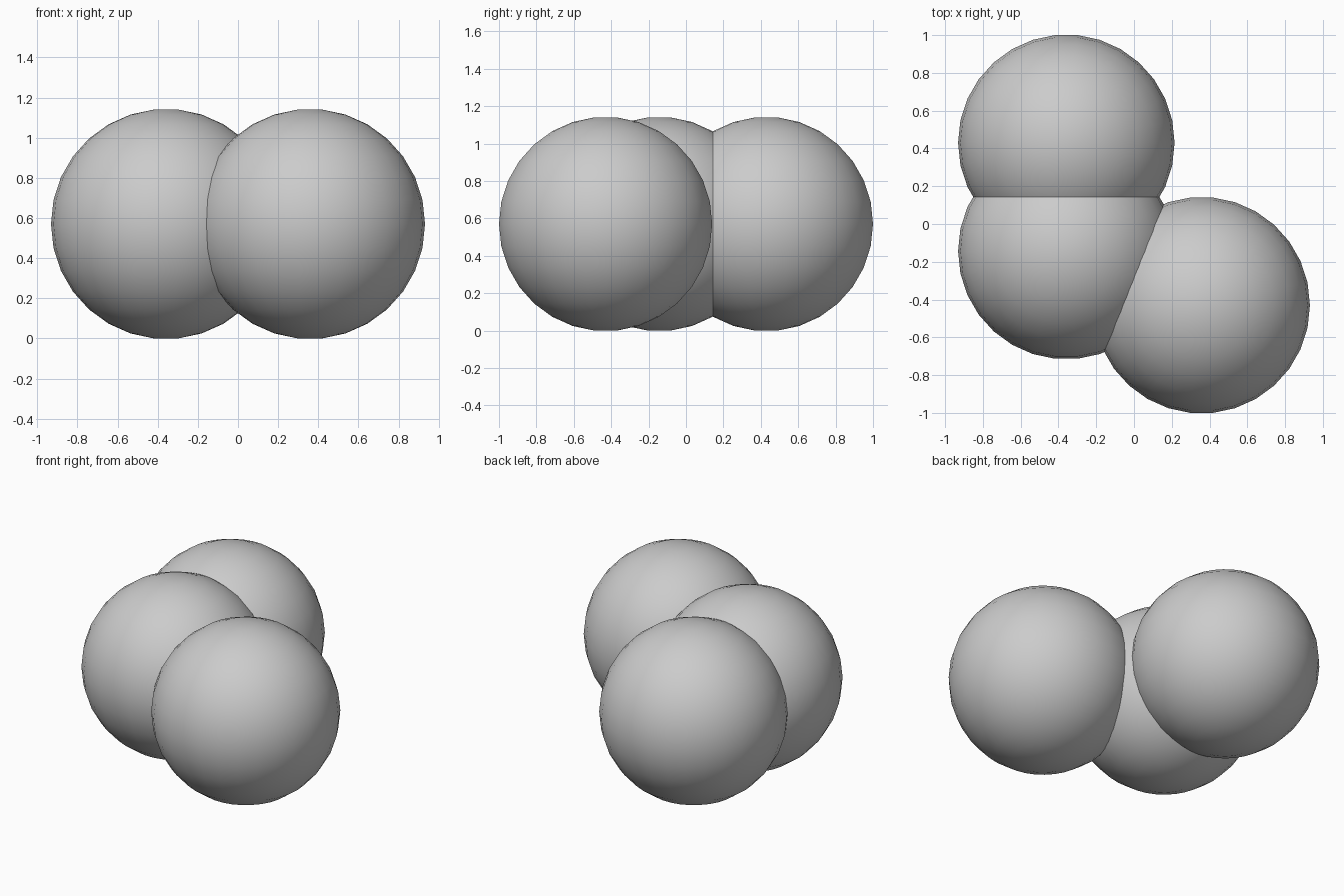
import bpy, bmesh, math

if "Cube" in bpy.data.objects:
    bpy.data.objects.remove(bpy.data.objects["Cube"])

R = 0.5732           # ball radius
SEGMENTS = 30        # sides around the vertical axis
RINGS = 15           # rings from cap to cap
STEP = math.radians(12)
HALF = R * math.cos(STEP / 2)   # height from centre to the small flat caps

grey = bpy.data.materials.new("plain grey")
grey.diffuse_color = (0.6, 0.6, 0.6, 1)
grey.use_nodes = True
grey.node_tree.nodes["Principled BSDF"].inputs["Base Color"].default_value = grey.diffuse_color


def ball(name, x, y):
    """Smooth ball made of latitude rings, closed by a tiny flat cap at each end."""
    bm = bmesh.new()
    rings = []
    for i in range(RINGS):
        lat = (i - RINGS // 2) * STEP
        rings.append([bm.verts.new((R * math.cos(lat) * math.cos(j * STEP),
                                    R * math.cos(lat) * math.sin(j * STEP),
                                    R * math.sin(lat))) for j in range(SEGMENTS)])
    for low, high in zip(rings, rings[1:]):
        for j in range(SEGMENTS):
            k = (j + 1) % SEGMENTS
            bm.faces.new((low[j], low[k], high[k], high[j]))
    bm.faces.new(rings[0][::-1])
    bm.faces.new(rings[-1])
    for f in bm.faces:
        f.smooth = True
    mesh = bpy.data.meshes.new(name)
    bm.to_mesh(mesh)
    bm.free()
    mesh.materials.append(grey)
    obj = bpy.data.objects.new(name, mesh)
    obj.location = (x, y, HALF)
    bpy.context.collection.objects.link(obj)


# Three equal balls that overlap in an L-shaped cluster
ball("back_ball", -0.625 * R, 0.75 * R)
ball("middle_ball", -0.625 * R, -0.25 * R)
ball("front_ball", 0.625 * R, -0.75 * R)
